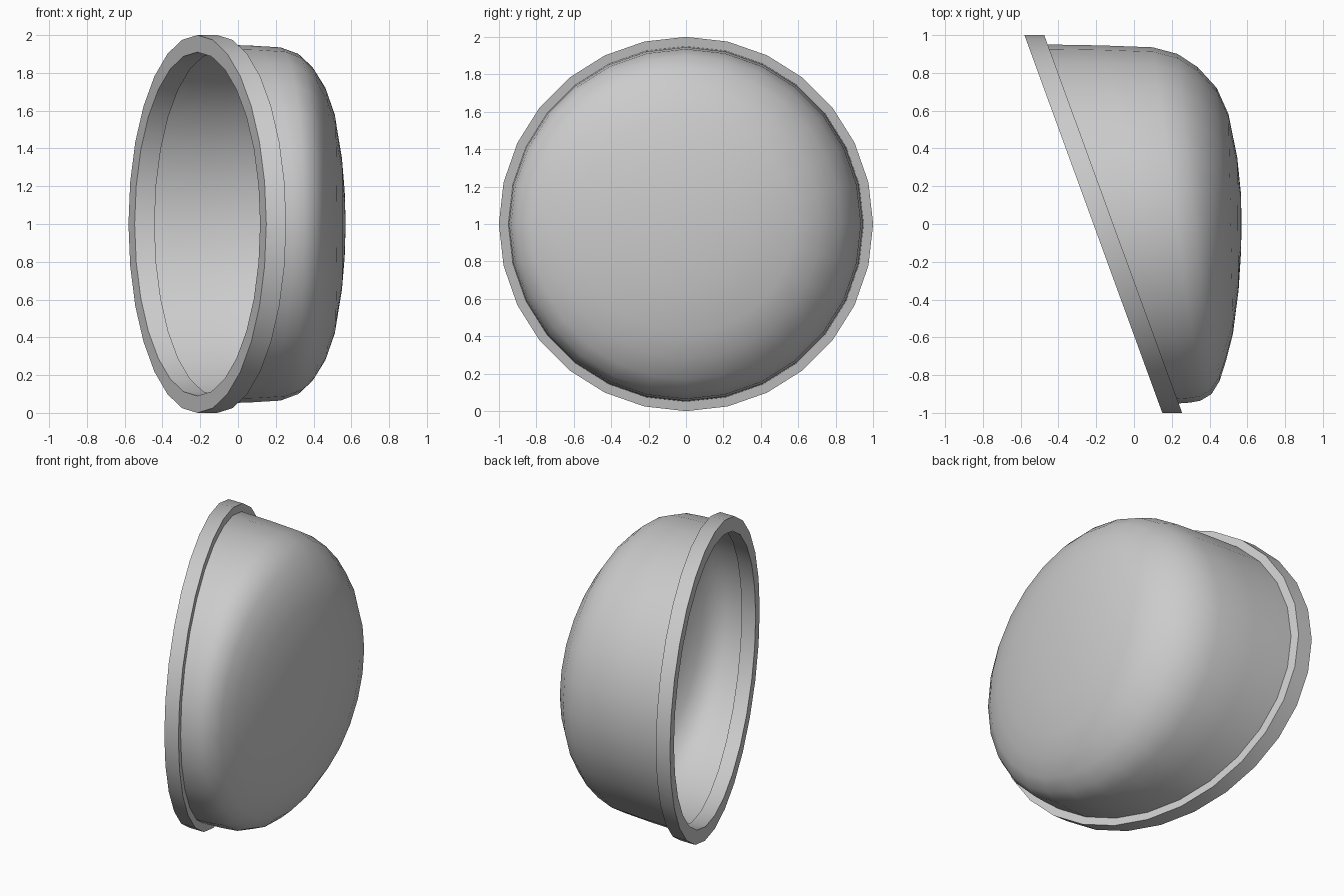
import bpy
import math

cube = bpy.data.objects.get("Cube")
if cube:
    bpy.data.objects.remove(cube, do_unlink=True)

SIDES = 28
grey = bpy.data.materials.new("plain grey")
grey.use_nodes = True
grey.diffuse_color = (0.6, 0.6, 0.6, 1)
grey.node_tree.nodes["Principled BSDF"].inputs["Base Color"].default_value = (0.6, 0.6, 0.6, 1)


def lathe(name, rings, closed=False, tip=None):
    """Skin rings around the x axis; each ring is (radius, x centre, slant along y)."""
    verts, faces = [], []
    for r, x, slant in rings:
        for i in range(SIDES):
            a = 2 * math.pi * i / SIDES
            y = r * math.cos(a)
            verts.append((x + slant * y, y, 1 + r * math.sin(a)))
    n = len(rings)
    for k in range(n if closed else n - 1):
        a, b = k * SIDES, (k + 1) % n * SIDES
        for i in range(SIDES):
            j = (i + 1) % SIDES
            faces.append((a + i, a + j, b + j, b + i))
    if tip is not None:
        verts.append((tip, 0, 1))
        a = (n - 1) * SIDES
        for i in range(SIDES):
            faces.append((a + i, a + (i + 1) % SIDES, len(verts) - 1))
    mesh = bpy.data.meshes.new(name)
    mesh.from_pydata(verts, [], faces)
    mesh.materials.append(grey)
    obj = bpy.data.objects.new(name, mesh)
    bpy.context.collection.objects.link(obj)
    bpy.ops.object.select_all(action="DESELECT")
    obj.select_set(True)
    bpy.context.view_layer.objects.active = obj
    bpy.ops.object.shade_smooth_by_angle(angle=math.radians(32))
    return obj


# Slanted rim: a flat band with a square section
TILT = -0.365
lathe("rim", [(0.91, -0.215, TILT), (1.0, -0.215, TILT),
              (1.0, -0.11, TILT), (0.91, -0.11, TILT)], closed=True)

# Bowl: wall starts on the slanted rim and straightens towards the domed base
lathe("bowl", [(0.95, -0.12, TILT), (0.945, 0.06, -0.25), (0.935, 0.225, -0.135),
               (0.90, 0.32, -0.10), (0.83, 0.395, -0.07), (0.72, 0.463, -0.035),
               (0.58, 0.512, -0.02), (0.35, 0.55, -0.01), (0.17, 0.565, 0)], tip=0.57)
